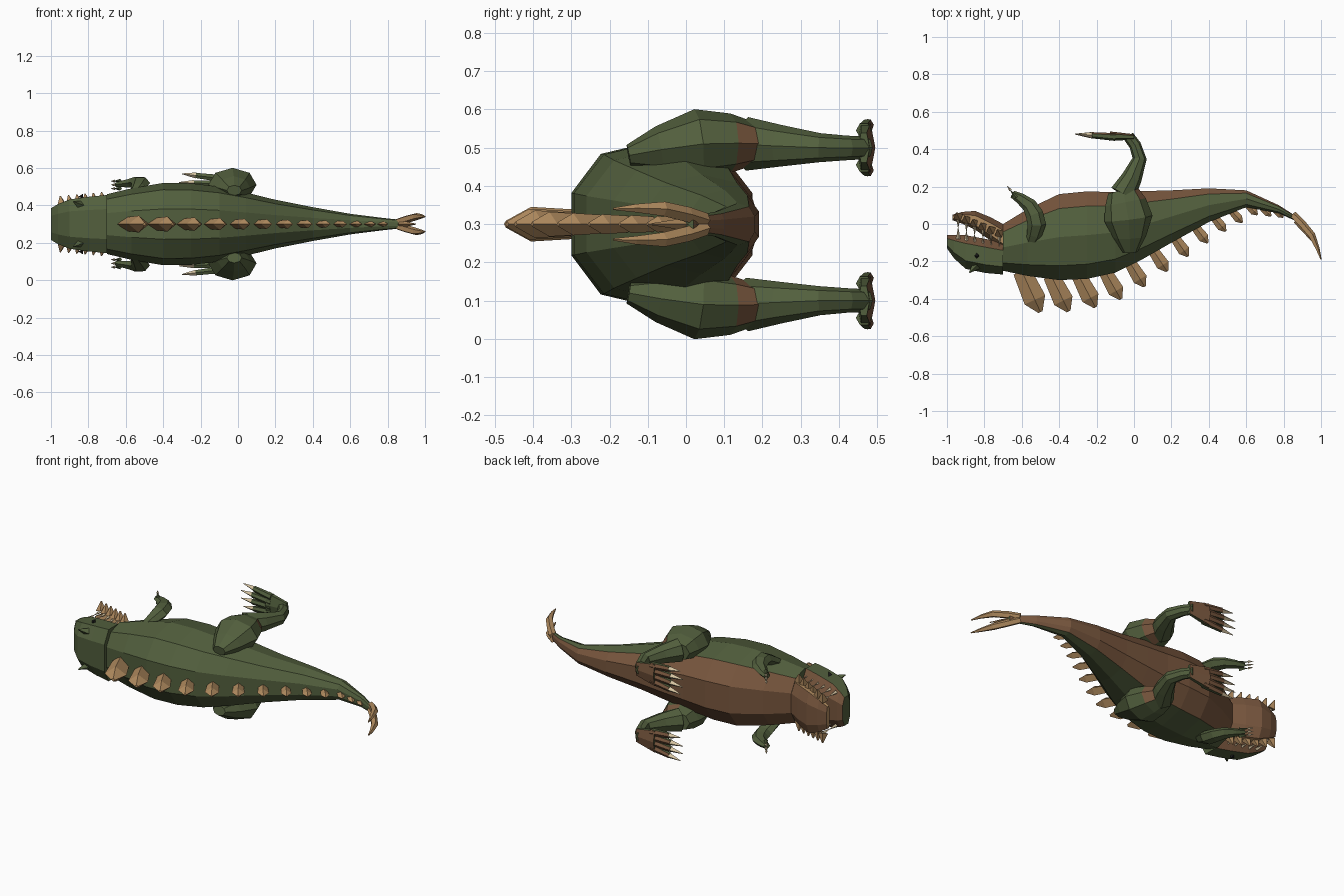
import bpy, bmesh, math
from mathutils import Vector

cube = bpy.data.objects.get("Cube")
if cube:
    bpy.data.objects.remove(cube)

MIDDLE = .3  # height of the symmetry plane of the animal, which lies on its side


def material(name, red, green, blue):
    m = bpy.data.materials.new(name)
    m.use_nodes = True
    m.diffuse_color = (red, green, blue, 1)
    m.node_tree.nodes["Principled BSDF"].inputs["Base Color"].default_value = m.diffuse_color
    return m


GREEN = material("dark green skin", .085, .115, .047)
BROWN = material("brown belly", .19, .095, .048)
TAN = material("tan horn", .44, .26, .115)
PALE = material("pale claw", .68, .56, .36)
DARK = material("dark eye", .01, .01, .01)


def smooth(rows, steps):
    """Pass a soft curve through the control rows and sample it."""
    rows = [Vector(row) for row in rows]
    padded = [rows[0]] + rows + [rows[-1]]
    result = []
    for before, start, end, after in zip(padded, padded[1:], padded[2:], padded[3:]):
        for step in range(steps):
            t = step / steps
            pull_in = (end - before) / 2
            pull_out = (after - start) / 2
            ease = t * t * (3 - 2 * t)
            result.append(start.lerp(end, ease) + pull_in * t * (1 - t) ** 2
                          - pull_out * t * t * (1 - t))
    return result + [rows[-1]]


def skin(name, rings, materials, rule, mirrored):
    """Join rings of points into a closed faceted form; the rule marks faces of second colour."""
    bm = bmesh.new()
    loops = [[bm.verts.new(point) for point in ring] for ring in rings]
    for near, far in zip(loops, loops[1:]):
        for i in range(len(near)):
            bm.faces.new((near[i - 1], near[i], far[i], far[i - 1]))
    bm.faces.new(loops[0])
    bm.faces.new(loops[-1])
    bmesh.ops.recalc_face_normals(bm, faces=bm.faces)
    bm.normal_update()
    if rule:
        for face in bm.faces:
            face.material_index = int(rule(face.calc_center_median(), face.normal))
    mesh = bpy.data.meshes.new(name)
    bm.to_mesh(mesh)
    bm.free()
    for m in materials:
        mesh.materials.append(m)
    ob = bpy.data.objects.new(name, mesh)
    ob.location.z = MIDDLE
    bpy.context.collection.objects.link(ob)
    if mirrored:
        ob.modifiers.new("mirror", 'MIRROR').use_axis = (False, False, True)


def signed_power(value, power):
    return math.copysign(abs(value) ** power, value)


def hull(name, rows, sides, power, materials, rule):
    """Upright sections along x; each row is x, back edge, belly edge, half width."""
    rings = []
    top = math.cos(math.pi / sides)
    for x, back, belly, width in rows:
        ring = []
        for i in range(sides):
            angle = (i + .5) * math.tau / sides
            across = signed_power(math.cos(angle) / top, power)
            ring.append((x, back + (belly - back) * (1 + across) / 2,
                         width * signed_power(math.sin(angle), power)))
        rings.append(ring)
    skin(name, rings, materials, rule, False)


def tube(name, rows, sides, materials, rule=None, flat=1, steps=2):
    """Sections across a bent path; each row is x, y, side offset, radius."""
    rows = smooth(rows, steps)
    points = [row.xyz for row in rows]
    rings = []
    for k, point in enumerate(points):
        along = points[min(k + 1, len(points) - 1)] - points[max(k - 1, 0)]
        depth = Vector((0, 0, 1)).cross(along).normalized()
        side = along.cross(depth).normalized()
        ring = []
        for i in range(sides):
            angle = i * math.tau / sides
            ring.append(point + rows[k].w * (depth * math.cos(angle)
                                             + side * flat * math.sin(angle)))
        rings.append(ring)
    skin(name, rings, materials, rule, points[0].z > 0)


def spike(name, base, tip, radius, colour):
    tube(name, [(*base, radius), (*tip, radius / 8)], 4, [colour], steps=1)


def faces_belly(center, normal):
    return normal.y > .5


# Body and tail, green with a brown belly
body = smooth([(-.7, -.25, 0, .16), (-.4, -.3, .16, .22), (-.1, -.26, .17, .2),
               (.2, -.1, .18, .13), (.6, .09, .18, .055), (.9, 0, .02, .02)], 2)
hull("body", body, 10, .85, [GREEN, BROWN], faces_belly)


def back_edge(x):
    for near, far in zip(body, body[1:]):
        if near.x <= x <= far.x:
            return near.lerp(far, (x - near.x) / (far.x - near.x)).y


# Row of blades along the back, shrinking toward the tail
for i in range(13):
    x = -.6 + .16 * i - .004 * i * i
    base = Vector((x, back_edge(x) + .02, 0))
    tip = base + Vector((.1 * .95 ** i, -.22 * .88 ** i, 0))
    size = (tip - base).length
    tube("back_blade", [(*base, size / 5), (*base.lerp(tip, .7), size / 4), (*tip, size / 20)],
         4, [TAN], flat=.75, steps=1)

# Tail prongs
tube("tail_prong", [(.85, .05, .01, .02), (.95, -.06, .04, .02), (1, -.19, .04, .003)], 5, [TAN])
spike("tail_middle_prong", (.87, .02, 0), (.95, -.09, 0), .02, TAN)

# Head with a blunt snout, and the lower jaw
hull("head", smooth([(-1, -.13, -.06, .09), (-.9, -.24, -.06, .14), (-.7, -.27, -.1, .165)], 2),
     8, .75, [GREEN, BROWN], faces_belly)
hull("lower_jaw", smooth([(-.7, -.14, 0, .12), (-.85, -.03, .07, .13), (-.97, .02, .05, .07)], 2),
     8, .75, [TAN, BROWN], faces_belly)

# Tan lumps along the jaw edge, and teeth in the open mouth
front, rear = Vector((-.94, .04, .1)), Vector((-.72, -.05, .12))
outward = Vector((-.01, .02, .05))
down = Vector((0, .06, 0))
for i in range(6):
    spot = front.lerp(rear, i / 5)
    spike("jaw_lump", spot, spot + outward, .028, TAN)
    spike("lower_tooth", spot, spot - down, .012, PALE)
    spike("upper_tooth", spot - down * 2, spot - down, .012, PALE)

# Brow horn and eye
spike("brow_horn", (-.84, -.22, .1), (-.88, -.26, .12), .025, GREEN)
spike("eye", (-.84, -.17, .14), (-.83, -.17, .16), .015, DARK)


# Hind leg: broad thigh, brown behind the knee, and a bent shin
def behind_knee(center, normal):
    return normal.x > .2 and center.y > .1


tube("thigh", [(-.02, -.15, .18, .04), (-.03, .03, .21, .13), (-.06, .18, .21, .08)],
     8, [GREEN, BROWN], behind_knee, flat=.7)
tube("shin", [(-.06, .16, .21, .07), (.03, .35, .2, .038), (-.03, .47, .2, .03)], 8, [GREEN])

# Foot with four clawed toes and a brown sole
HEEL = Vector((0, .465, .2))
tube("foot", [(*HEEL, .015), (-.13, .47, .2, .025)], 6, [GREEN, BROWN], faces_belly, flat=3)
for k in (-1.5, -.5, .5, 1.5):
    knuckle = HEEL + Vector((-.1, 0, .03 * k))
    end = HEEL + Vector((-.24 + .01 * abs(k), .01, .04 * k))
    tube("toe", [(*knuckle, .021), (*end, .016)], 6, [GREEN, BROWN], faces_belly)
    spike("toe_claw", end, end.lerp(knuckle, -.6), .016, PALE)

# Small front arm with clawed fingers
tube("front_arm", [(-.55, -.1, .17, .03), (-.52, 0, .22, .05), (-.56, .1, .22, .04),
                   (-.65, .16, .21, .02)], 6, [GREEN], flat=.7)
for k in (-1, 0, 1):
    palm = Vector((-.63, .14, .21 + .02 * k))
    end = palm + Vector((-.03, .04, 0))
    spike("finger", palm, end, .012, GREEN)
    spike("finger_claw", end, end.lerp(palm, -.6), .008, PALE)
